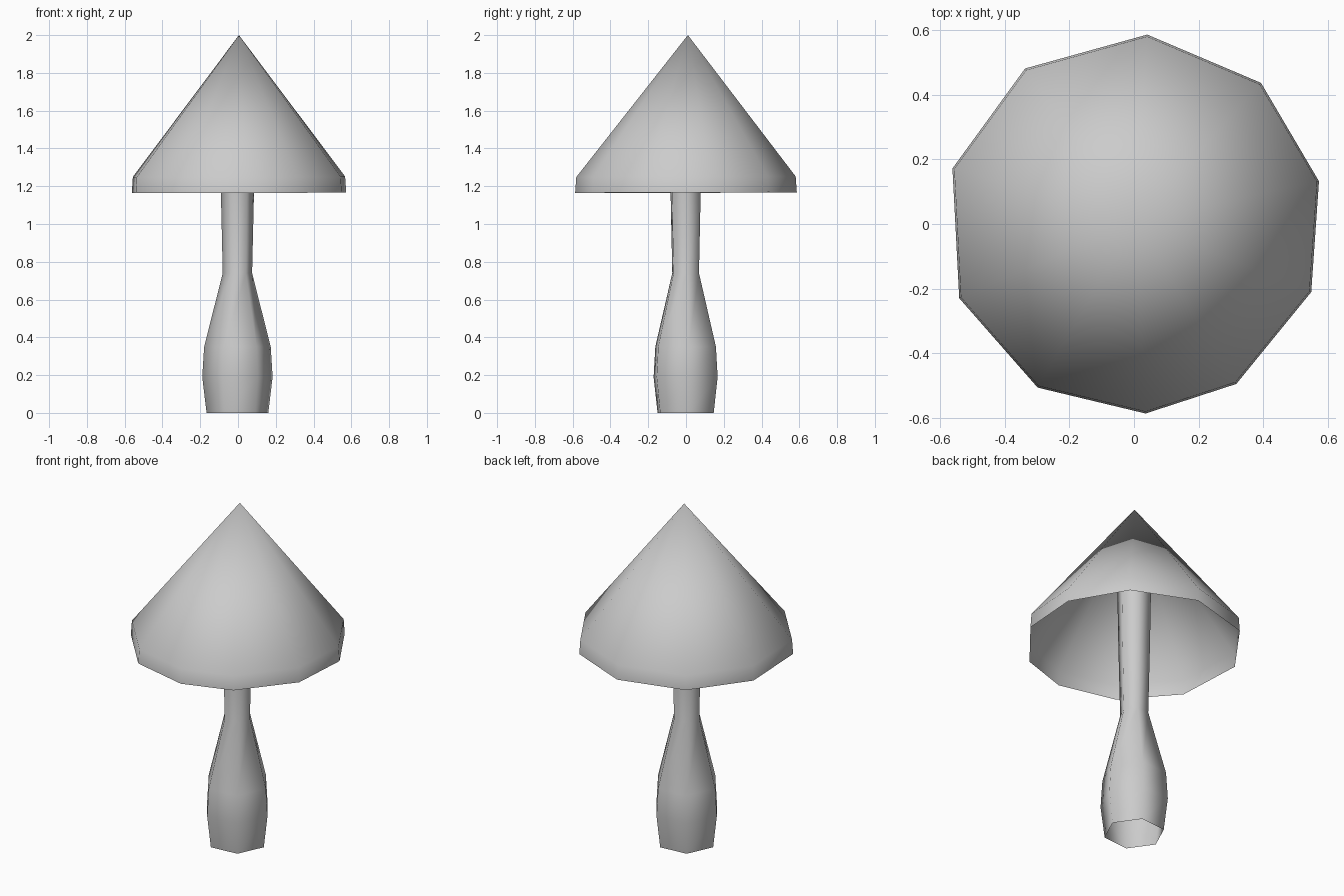
import bpy
import bmesh
from math import cos, sin, radians

old = bpy.data.objects.get("Cube")
if old:
    bpy.data.objects.remove(old, do_unlink=True)

# Single plain colour
grey = bpy.data.materials.new("light_grey")
grey.use_nodes = True
colour = (0.6, 0.6, 0.6, 1.0)
grey.diffuse_color = colour
grey.node_tree.nodes["Principled BSDF"].inputs["Base Color"].default_value = colour


def loft(name, angles, profile, centre=(0, 0), tilt=(0, 0), tip=None):
    """Skin rings of (radius, height) at the given angles; an optional tip closes the top."""
    bm = bmesh.new()
    rings = []
    for radius, height in profile:
        ring = []
        for a in angles:
            x = centre[0] + radius * cos(radians(a))
            y = centre[1] + radius * sin(radians(a))
            ring.append(bm.verts.new((x, y, height + tilt[0] * x + tilt[1] * y)))
        rings.append(ring)
    n = len(angles)
    for low, high in zip(rings, rings[1:]):
        for i in range(n):
            j = (i + 1) % n
            bm.faces.new((low[i], low[j], high[j], high[i]))
    if tip:
        top = bm.verts.new(tip)
        for i in range(n):
            bm.faces.new((rings[-1][i], rings[-1][(i + 1) % n], top))
    for face in bm.faces:
        face.smooth = True
    mesh = bpy.data.meshes.new(name)
    bm.to_mesh(mesh)
    bm.free()
    mesh.materials.append(grey)
    obj = bpy.data.objects.new(name, mesh)
    bpy.context.collection.objects.link(obj)
    return obj


# Hollow pointed cap with a short upright rim, slightly uneven sides
cap_angles = [13, 48, 86, 125, 163, 203, 239.5, 273.5, 302.6, 339]
loft("mushroom_cap", cap_angles, [(0.588, 1.166), (0.582, 1.25)],
     tilt=(0.002, 0.003), tip=(0.005, 0.01, 2.0))

# Six-sided bulbous stem, open at the base and running up inside the cap
stem_angles = [5 + 60 * i for i in range(6)]
stem_profile = [(0.164, 0.0), (0.187, 0.19), (0.177, 0.35), (0.078, 0.74), (0.088, 1.17), (0.095, 1.6)]
loft("mushroom_stem", stem_angles, stem_profile, centre=(-0.003, -0.002))
